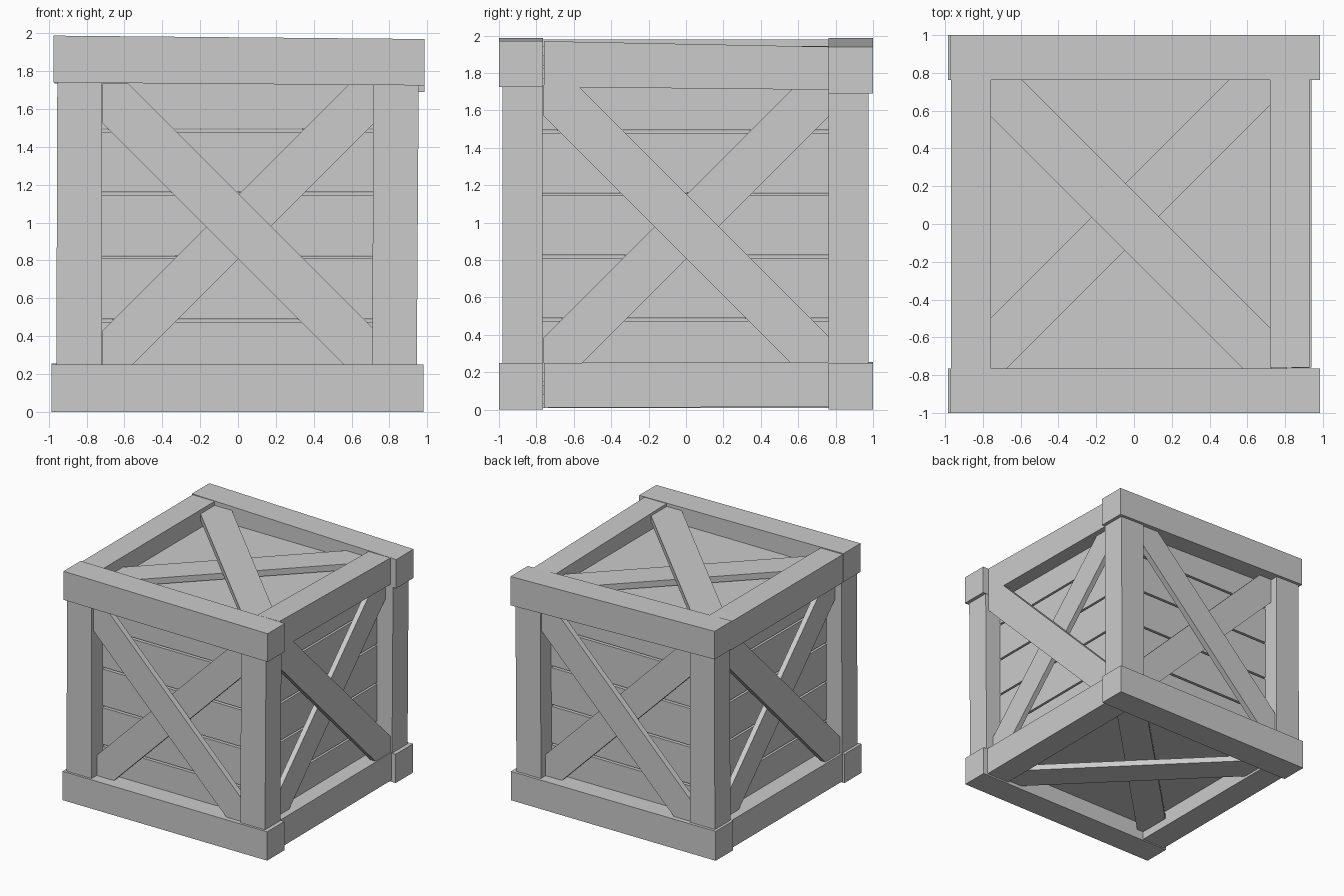
import bpy
import bmesh

if "Cube" in bpy.data.objects:
    bpy.data.objects.remove(bpy.data.objects["Cube"])


def prism(name, poly, w0, w1, to_world):
    """Extrude a 2D outline (u, v) from depth w0 to w1, placed by to_world."""
    n = len(poly)
    verts = [to_world(u, v, w) for w in (w0, w1) for u, v in poly]
    faces = [tuple(range(n))[::-1], tuple(range(n, 2 * n))]
    faces += [(i, (i + 1) % n, n + (i + 1) % n, n + i) for i in range(n)]
    me = bpy.data.meshes.new(name)
    me.from_pydata(verts, [], faces)
    bm = bmesh.new()
    bm.from_mesh(me)
    bmesh.ops.recalc_face_normals(bm, faces=bm.faces)
    bm.to_mesh(me)
    bm.free()
    ob = bpy.data.objects.new(name, me)
    bpy.context.collection.objects.link(ob)
    return ob


def along_x(u, v, w): return (u, w, v)
def along_y(u, v, w): return (w, u, v)


def bar(name, a, b, za, zb, w0, w1, axis):
    """Rail from a to b; za and zb are (bottom, top) heights at each end."""
    prism(name, [(a, za[0]), (b, zb[0]), (b, zb[1]), (a, za[1])], w0, w1, axis)


def cross(name, rect, over, under, base, mid, top, to_world):
    """Two crossed boards trimmed to the frame opening, one laid over the other."""
    u0, u1, v0, v1 = rect
    lo, hi = over
    prism(name + "_over_brace",
          [(u0, v1), (u0, lo - u0), (lo - v0, v0), (u1, v0), (u1, hi - u1), (hi - v1, v1)],
          mid, top, to_world)
    lo, hi = under
    prism(name + "_under_brace",
          [(u0, v0), (v0 - lo, v0), (u1, u1 + lo), (u1, v1), (v1 - hi, v1), (u0, u0 + hi)],
          base, mid, to_world)


# Front and back rails, with slightly crooked top rails
bar("front_bottom_rail", -.985, .98, (0, .25), (0, .25), -1, -.765, along_x)
bar("back_bottom_rail", -.985, .98, (0, .255), (0, .25), .762, 1, along_x)
bar("front_top_rail", -.975, .985, (1.74, 1.988), (1.725, 1.97), -1, -.765, along_x)
bar("back_top_rail", -.975, .985, (1.745, 1.988), (1.69, 1.94), .762, 1, along_x)

# Side rails fitted between them
bar("right_bottom_rail", -.76, .765, (.01, .25), (.015, .255), .72, .94, along_y)
bar("left_bottom_rail", -.765, .765, (.01, .25), (.01, .25), -.965, -.74, along_y)
bar("right_top_rail", -.76, .765, (1.725, 1.97), (1.71, 1.94), .72, .93, along_y)
bar("left_top_rail", -.765, .765, (1.735, 1.98), (1.735, 1.98), -.97, -.757, along_y)

# Corner posts
for fx, x0b, x1b, x0t, x1t in (("left", -.96, -.72, -.955, -.72), ("right", .71, .945, .715, .955)):
    for fy, y0, y1 in (("front", -.98, -.768), ("back", .762, .975)):
        prism(f"{fy}_{fx}_post", [(x0b, .24), (x1b, .24), (x1t, 1.745), (x0t, 1.745)],
              y0, y1, along_x)

# Four walls: five planks each with narrow gaps, plus thin crossed braces
walls = {
    "front": (lambda u, v, w: (u, -w, v), .83, .96, .715, 0),
    "right": (lambda u, v, w: (w, u, v), .80, .93, .762, 0),
    "back": (lambda u, v, w: (-u, w, v), .83, .96, .715, .014),
    "left": (lambda u, v, w: (-w, -u, v), .81, .945, .762, .014),
}
for name, (place, panel, face, half, shift) in walls.items():
    for i in range(5):
        z0 = .15 + i * .335 + shift
        z1 = min(z0 + .324, 1.815)
        prism(f"{name}_plank_{i + 1}",
              [(-.79, z0 + .006), (.79, z0 + .006), (.79, z1), (-.79, z1)],
              panel - .05, panel, place)
    cross(name, (-half, half, .25, 1.735), (.81, 1.155), (.805, 1.145),
          face - .095, face - .05, face, place)

# Lid and base panels with crossed braces
square = [(-.81, -.83), (.81, -.83), (.81, .83), (-.81, .83)]
levels = {"lid": (1.77, 1.825, 1.837, 1.89, 1.945), "base": (.2, .15, .13, .08, .03)}
for name, (inner, outer, low, mid, top) in levels.items():
    place = lambda u, v, w: (u, v, w)
    prism(name + "_panel", square, inner, outer, place)
    cross(name, (-.757, .73, -.765, .768), (-.19, .17), (-.09, .26), low, mid, top, place)
